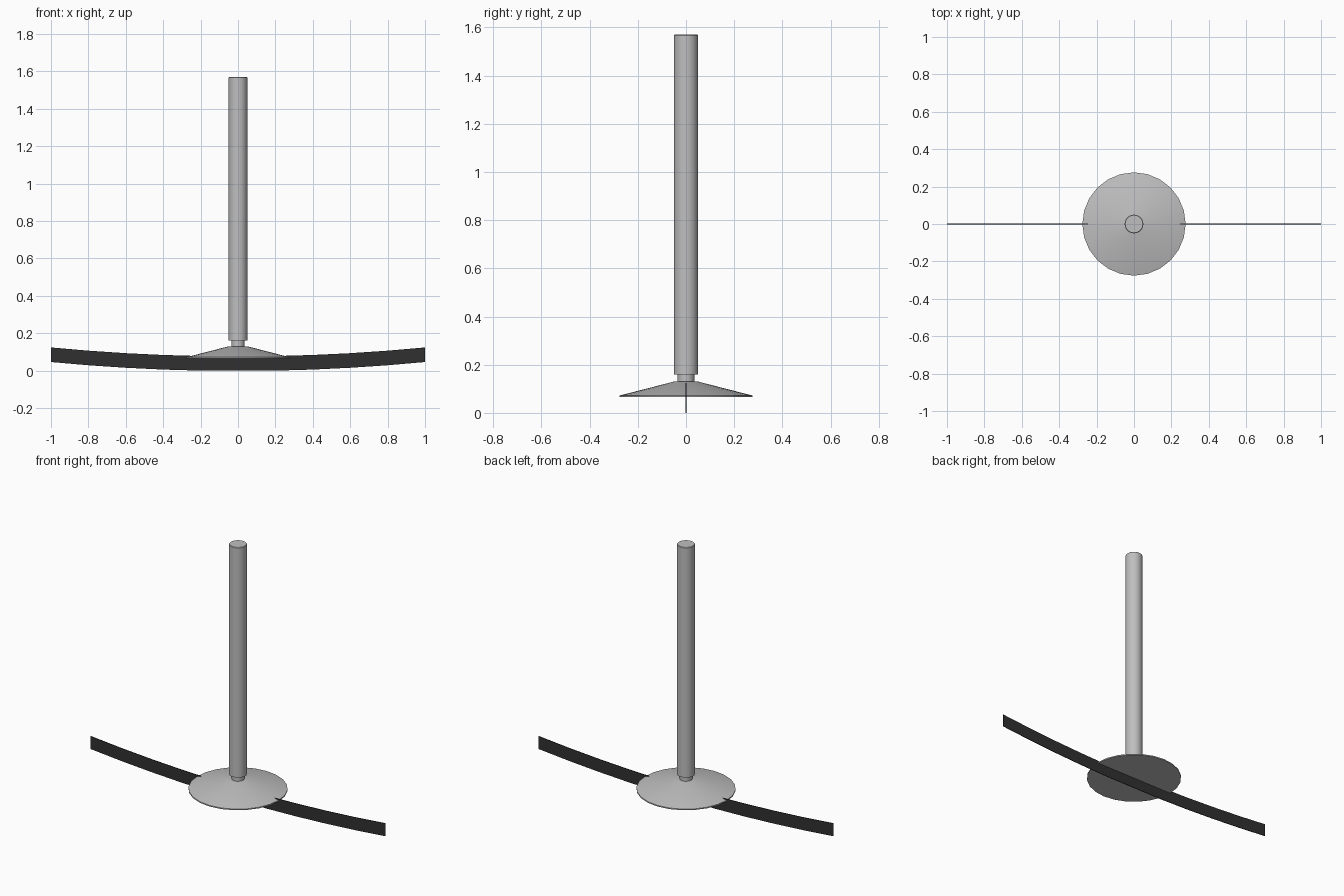
import bpy, bmesh, math

if "Cube" in bpy.data.objects:
    bpy.data.objects.remove(bpy.data.objects["Cube"])


def material(name, value):
    m = bpy.data.materials.new(name)
    m.diffuse_color = (value, value, value, 1)
    m.use_nodes = True
    m.node_tree.nodes["Principled BSDF"].inputs["Base Color"].default_value = m.diffuse_color
    return m


grey = material("light grey", 0.52)
dark = material("dark rubber", 0.03)


def finish(bm, name, mat):
    bmesh.ops.recalc_face_normals(bm, faces=bm.faces)
    me = bpy.data.meshes.new(name)
    bm.to_mesh(me)
    bm.free()
    me.materials.append(mat)
    ob = bpy.data.objects.new(name, me)
    bpy.context.collection.objects.link(ob)
    return ob


def lathe(name, profile, mat, sides=24):
    """Closed solid of revolution from (radius, z) points."""
    bm = bmesh.new()
    rings = [[bm.verts.new((r * math.cos(2 * math.pi * i / sides),
                            r * math.sin(2 * math.pi * i / sides), z))
              for i in range(sides)] for r, z in profile]
    for a, b in zip(rings, rings[1:]):
        for i in range(sides):
            j = (i + 1) % sides
            bm.faces.new((a[i], a[j], b[j], b[i]))
    bm.faces.new(rings[0])
    bm.faces.new(rings[-1])
    ob = finish(bm, name, mat)
    bpy.ops.object.select_all(action='DESELECT')
    ob.select_set(True)
    bpy.context.view_layer.objects.active = ob
    bpy.ops.object.shade_smooth_by_angle(angle=math.radians(30))


# Handle pole, neck and shallow conical plate
lathe("pole", [(0.05, 0.16), (0.05, 1.567), (0.047, 1.57)], grey)
lathe("neck", [(0.035, 0.125), (0.035, 0.162)], grey)
lathe("base_cone", [(0.276, 0.065), (0.276, 0.072), (0.05, 0.13)], grey)

# Thin blade, bowed upward at both ends
bm = bmesh.new()
half = 0.002
sections = []
for x in (-1, -0.8, -0.6, -0.4, -0.2, 0.2, 0.4, 0.6, 0.8, 1):
    lift = 0.046 * max(0, x * x - 0.04) / 0.96
    sections.append([bm.verts.new((x, y, z + lift)) for y, z in
                     ((-half, 0), (half, 0), (half, 0.078), (-half, 0.078))])
for a, b in zip(sections, sections[1:]):
    for i in range(4):
        j = (i + 1) % 4
        bm.faces.new((a[i], a[j], b[j], b[i]))
bm.faces.new(sections[0])
bm.faces.new(sections[-1])
finish(bm, "blade", dark)
